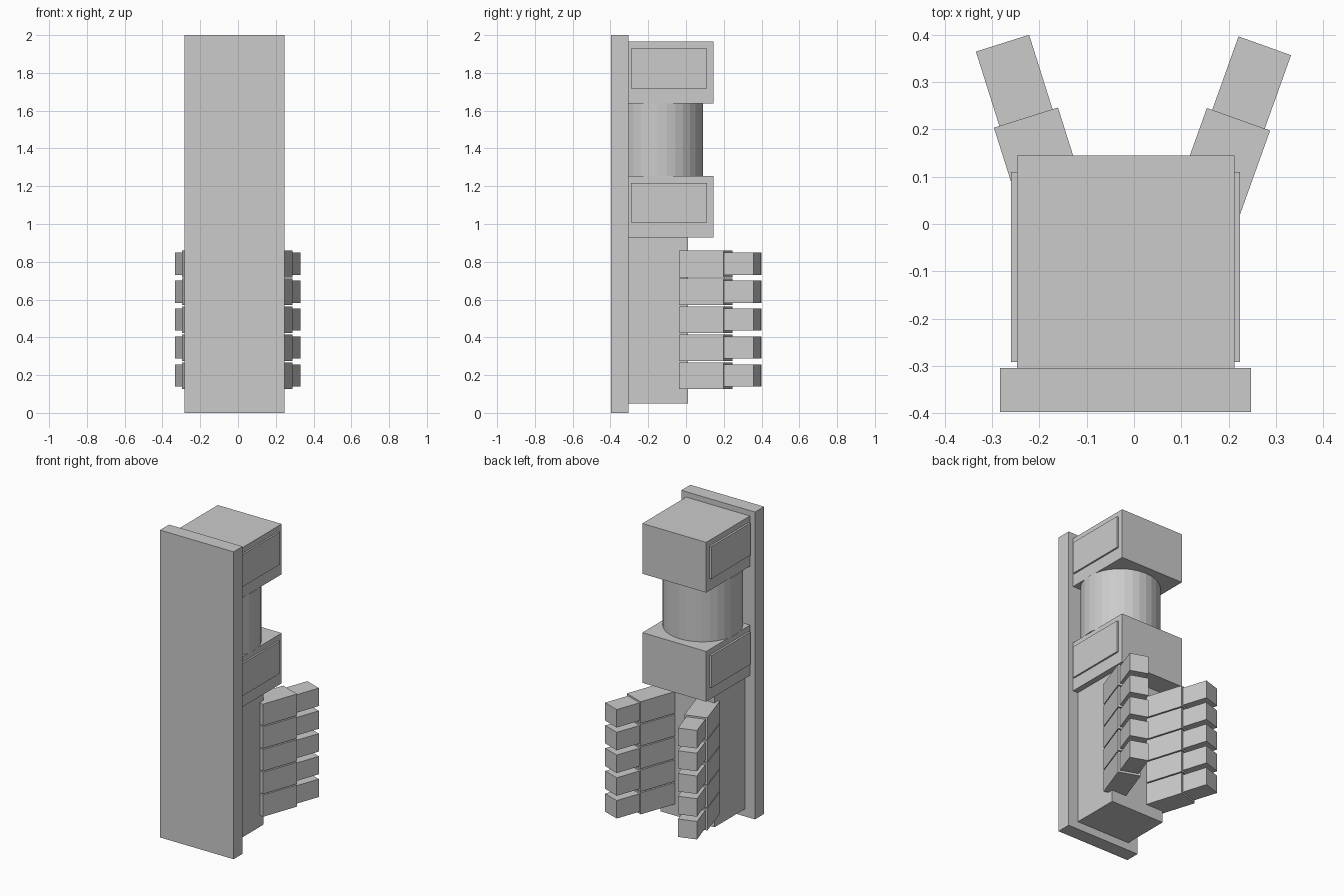
import bpy, math
from mathutils import Matrix, Vector

if "Cube" in bpy.data.objects:
    bpy.data.objects.remove(bpy.data.objects["Cube"])

CX = -0.018  # centre line of the main body


def box(name, x0, x1, y0, y1, z0, z1):
    """Axis-aligned box from its limits."""
    bpy.ops.mesh.primitive_cube_add(size=1)
    o = bpy.context.object
    o.name = name
    o.data.transform(Matrix.Diagonal((x1 - x0, y1 - y0, z1 - z0, 1)))
    o.location = ((x0 + x1) / 2, (y0 + y1) / 2, (z0 + z1) / 2)
    return o


def angled_box(name, tip, angle, start, end, width, z0, height):
    """Box running along a direction turned from +y, measured from a joint point."""
    o = box(name, -width / 2, width / 2, start, end, 0, height)
    o.data.transform(Matrix.Translation(o.location))
    o.location = Vector((tip[0], tip[1], z0))
    o.rotation_euler.z = math.radians(angle)
    return o


# Front plate and lower body
box("front_plate", -0.283, 0.247, -0.398, -0.305, 0, 2)
box("lower_body", CX - 0.194, CX + 0.194, -0.305, 0.01, 0.05, 0.93)

# Two housings with raised side panels
for label, z in (("lower", 0.928), ("upper", 1.638)):
    box(label + "_housing", -0.247, 0.213, -0.305, 0.145, z, z + 0.327)
    box(label + "_left_panel", -0.26, -0.24, -0.292, 0.11, z + 0.08, z + 0.29)
    box(label + "_right_panel", 0.206, 0.224, -0.292, 0.11, z + 0.08, z + 0.29)

# Drum between the housings
bpy.ops.mesh.primitive_cylinder_add(vertices=32, radius=0.237, depth=0.385,
                                    location=(CX, -0.147, 1.4465))
bpy.context.object.name = "drum"

# Splayed rows of terminals, each a wide base and a narrower tip
for label, joint, angle in (("left", (-0.2285, 0.225), 17.5),
                            ("right", (0.221, 0.2215), -19.7)):
    for i in range(5):
        z = 0.126 + i * 0.148
        angled_box(f"{label}_terminal_base_{i + 1}", joint, angle,
                   -0.248, 0, 0.142, z, 0.141)
        angled_box(f"{label}_terminal_tip_{i + 1}", joint, angle,
                   -0.005, 0.165, 0.118, z + 0.013, 0.117)
